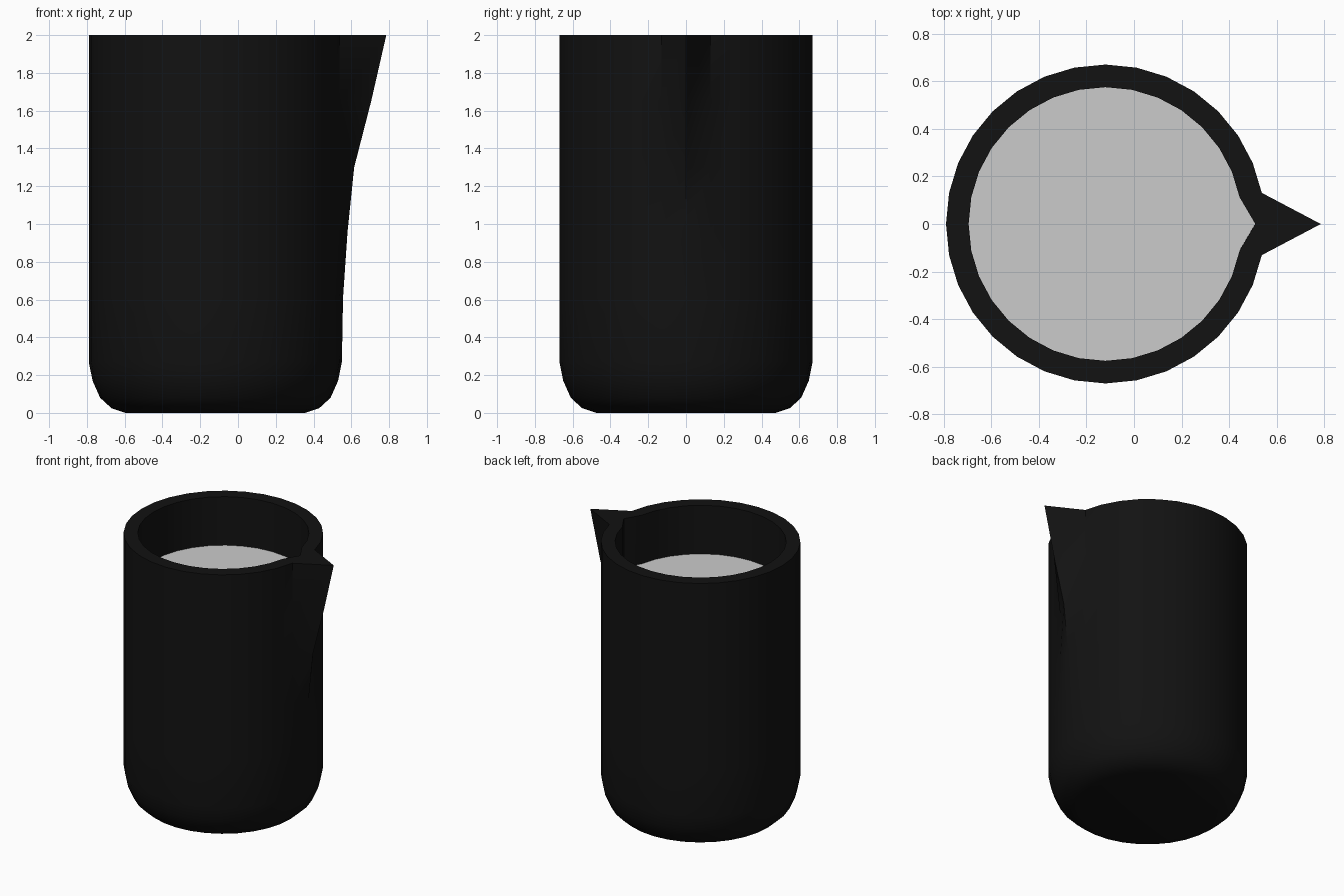
import bpy, bmesh
from math import cos, sin, tau, radians

if "Cube" in bpy.data.objects:
    bpy.data.objects.remove(bpy.data.objects["Cube"])

SIDES = 32
CX = -0.12          # axis of the round body


def ring(bm, r, z, r_spout=None):
    """Circle of vertices; the one facing +x may be pulled out into a spout."""
    out = []
    for i in range(SIDES):
        rad = r_spout if i == 0 and r_spout else r
        a = tau * i / SIDES
        out.append(bm.verts.new((CX + rad * cos(a), rad * sin(a), z)))
    return out


def finish(bm, name):
    bmesh.ops.recalc_face_normals(bm, faces=bm.faces)
    mesh = bpy.data.meshes.new(name)
    bm.to_mesh(mesh)
    bm.free()
    obj = bpy.data.objects.new(name, mesh)
    bpy.context.collection.objects.link(obj)
    return obj


# Profile: radius, height, spout radius; outside going up, then inside going down
profile = [
    (0.475, 0.00, None), (0.55, 0.025, None), (0.61, 0.08, None),
    (0.65, 0.17, None), (0.67, 0.27, None), (0.67, 0.61, 0.676),
    (0.67, 0.96, 0.70), (0.67, 1.30, 0.735), (0.67, 1.65, 0.825),
    (0.67, 2.00, 0.905),
    (0.575, 2.00, 0.63), (0.575, 1.65, 0.63), (0.575, 1.30, 0.61),
    (0.575, 0.96, 0.595), (0.575, 0.61, 0.58), (0.575, 0.27, None),
    (0.56, 0.20, None), (0.53, 0.145, None), (0.46, 0.095, None),
]

# Jug body with pouring spout
bm = bmesh.new()
rings = [ring(bm, *p) for p in profile]
for a, b in zip(rings, rings[1:]):
    for i in range(SIDES):
        j = (i + 1) % SIDES
        bm.faces.new((a[i], a[j], b[j], b[i]))
bm.faces.new(rings[0])
bm.faces.new(rings[-1])
jug = finish(bm, "jug")
mat = bpy.data.materials.new("black_glaze")
mat.diffuse_color = (0.006, 0.006, 0.006, 1)
mat.use_nodes = True
mat.node_tree.nodes["Principled BSDF"].inputs["Base Color"].default_value = mat.diffuse_color
jug.data.materials.append(mat)

# Liquid surface
bm = bmesh.new()
bm.faces.new(ring(bm, 0.578, 1.64, 0.63))
liquid = finish(bm, "liquid")

# Smooth walls, crisp rim
bpy.ops.object.select_all(action='DESELECT')
jug.select_set(True)
bpy.context.view_layer.objects.active = jug
bpy.ops.object.shade_smooth_by_angle(angle=radians(40))
